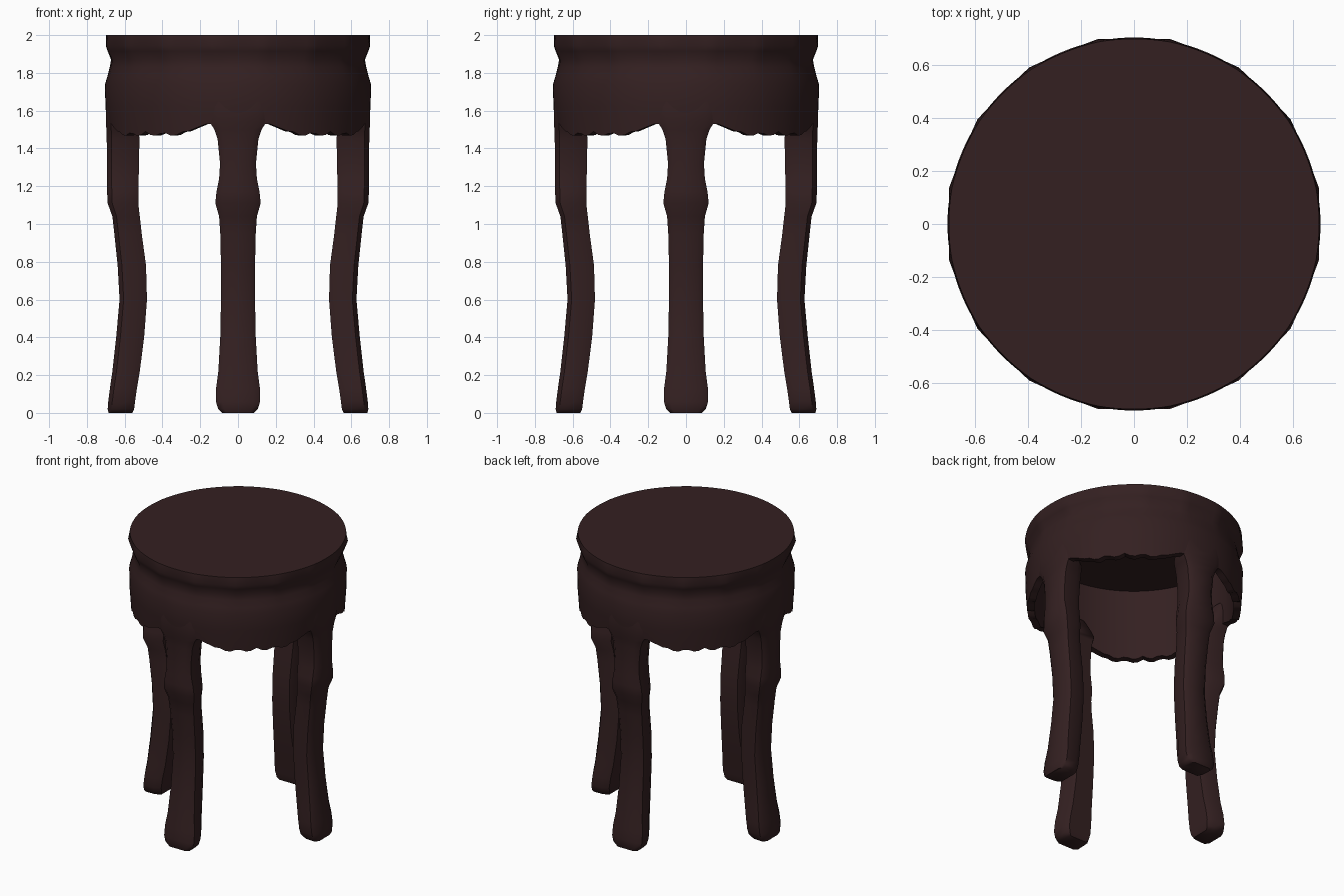
import bpy, bmesh, math
from math import sin, cos, pi, radians
from mathutils import Matrix

if "Cube" in bpy.data.objects:
    bpy.data.objects.remove(bpy.data.objects["Cube"])

wood = bpy.data.materials.new("dark_brown_wood")
wood.use_nodes = True
colour = (0.034, 0.0145, 0.0152, 1)
wood.diffuse_color = colour
bsdf = next(n for n in wood.node_tree.nodes if n.type == "BSDF_PRINCIPLED")
bsdf.inputs["Base Color"].default_value = colour
bsdf.inputs["Roughness"].default_value = 0.7

SEGMENTS = 128


def loft(name, rings, angle):
    """Skin a list of closed rings and cap both ends."""
    bm = bmesh.new()
    loops = [[bm.verts.new(p) for p in ring] for ring in rings]
    for a, b in zip(loops, loops[1:]):
        for i in range(len(a)):
            j = (i + 1) % len(a)
            bm.faces.new((a[i], a[j], b[j], b[i]))
    bm.faces.new(loops[0])
    bm.faces.new(loops[-1])
    bmesh.ops.recalc_face_normals(bm, faces=bm.faces)
    mesh = bpy.data.meshes.new(name)
    bm.to_mesh(mesh)
    bm.free()
    mesh.materials.append(wood)
    obj = bpy.data.objects.new(name, mesh)
    bpy.context.collection.objects.link(obj)
    bpy.ops.object.select_all(action="DESELECT")
    obj.select_set(True)
    bpy.context.view_layer.objects.active = obj
    bpy.ops.object.shade_smooth_by_angle(angle=radians(angle))
    return obj


def hem(a):
    """Height of the scalloped apron edge; it rises towards each leg."""
    d = math.degrees(abs((a + pi / 4) % (pi / 2) - pi / 4))
    if d < 25:
        return 1.53 - 0.05 * max(0, (d - 14) / 11)
    return 1.49 - 0.023 * abs(sin(pi * (d - 25) / 10))


def ring(radius, z, faceted=0.0):
    """Ring blended between a circle and a sixteen-sided polygon."""
    points = []
    for i in range(SEGMENTS):
        a = 2 * pi * i / SEGMENTS
        step = pi / 8
        off = (a + step / 2) % step - step / 2
        r = radius * (1 + faceted * (1 / cos(off) - 1))
        points.append((r * cos(a), r * sin(a), hem(a) if z is None else z))
    return points


# Seat with rim, necked apron, scalloped hem and hollow underside
profile = [(0.699, 2.0, 0.1), (0.70, 1.945, 0.8), (0.69, 1.915, 0.8),
           (0.672, 1.87, 0.5), (0.679, 1.83, 0.3), (0.692, 1.78, 0.1),
           (0.704, 1.74, 0), (0.702, 1.62, 0), (0.692, None, 0),
           (0.645, None, 0), (0.645, 1.7, 0), (0.645, 1.975, 0)]
loft("seat_and_apron", [ring(*p) for p in profile], 40)

# Leg stations: height, inner radius, outer radius, half width
stations = [(0.0, 0.56, 0.685, 0.085), (0.02, 0.55, 0.69, 0.105),
            (0.06, 0.545, 0.687, 0.117), (0.13, 0.535, 0.678, 0.116),
            (0.22, 0.52, 0.665, 0.104), (0.4, 0.497, 0.645, 0.094),
            (0.6, 0.482, 0.627, 0.09), (0.78, 0.487, 0.637, 0.09),
            (0.95, 0.51, 0.655, 0.094), (1.04, 0.52, 0.665, 0.1),
            (1.11, 0.528, 0.69, 0.12), (1.17, 0.528, 0.693, 0.114),
            (1.24, 0.526, 0.694, 0.1), (1.32, 0.524, 0.694, 0.095),
            (1.45, 0.522, 0.695, 0.108), (1.5, 0.525, 0.697, 0.125),
            (1.54, 0.535, 0.699, 0.15), (1.62, 0.58, 0.698, 0.15),
            (1.7, 0.63, 0.69, 0.14)]
half = [(1, 0.7), (0.85, 1), (0.3, 0.97), (0, 0.75)]
section = half + [(t, -w) for t, w in reversed(half)]


def leg_ring(z, inner, outer, width):
    return [(inner + t * (outer - inner), w * width, z) for t, w in section]


for i, name in enumerate(["left_leg", "back_leg", "right_leg", "front_leg"]):
    leg = loft(name, [leg_ring(*s) for s in stations], 50)
    leg.data.transform(Matrix.Rotation(i * pi / 2, 4, "Z"))
